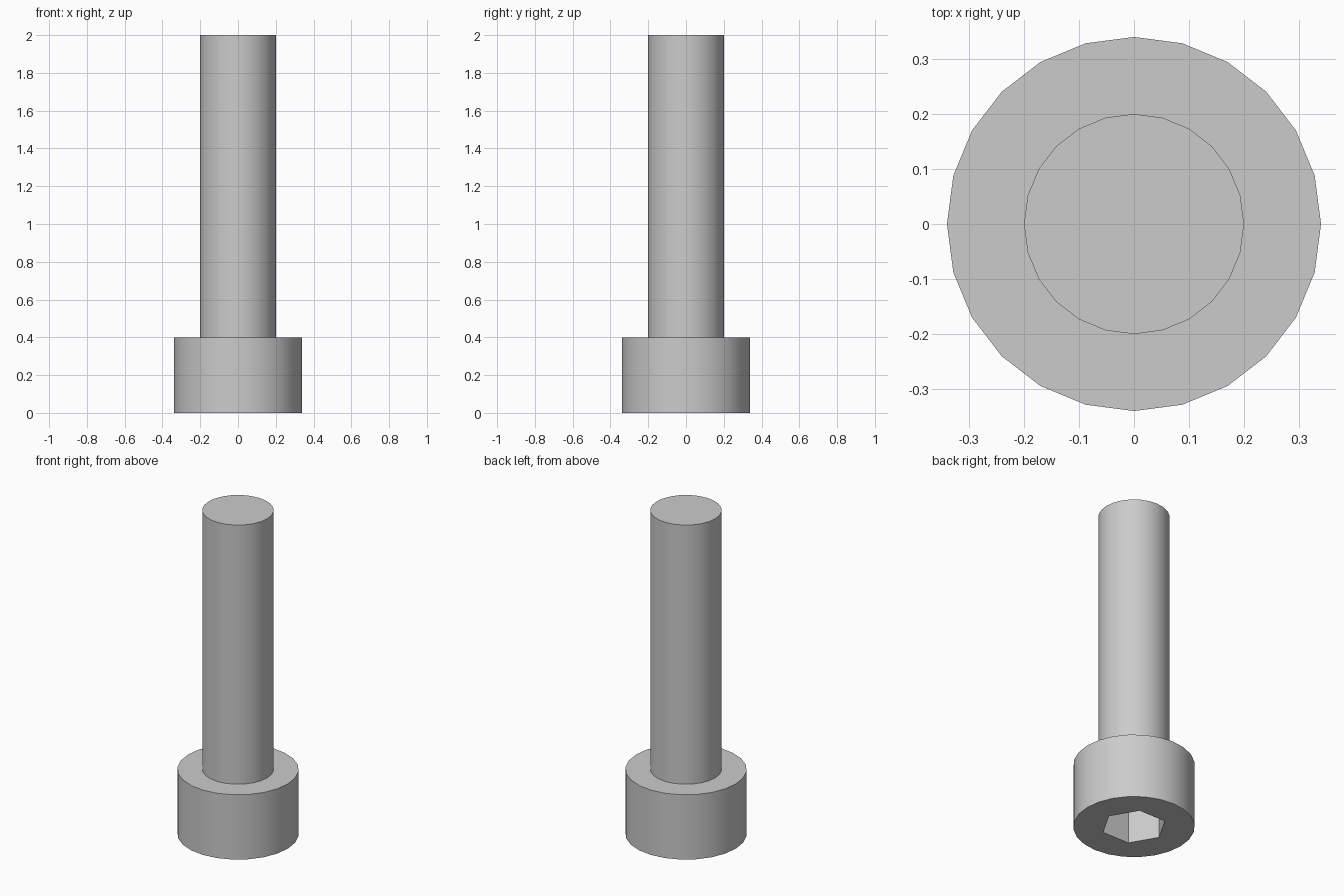
import bpy, bmesh, math

cube = bpy.data.objects.get("Cube")
if cube:
    bpy.data.objects.remove(cube, do_unlink=True)

SIDES = 24
HEAD_R, HEAD_H = 0.34, 0.4
SHANK_R, TOP = 0.2, 2.0
SOCKET_R, SOCKET_DEPTH = 0.183, 0.2

steel = bpy.data.materials.new("grey steel")
steel.use_nodes = True
colour = (0.6, 0.6, 0.6, 1)
steel.diffuse_color = colour
steel.node_tree.nodes["Principled BSDF"].inputs["Base Color"].default_value = colour


def ring(bm, radius, z, sides=SIDES):
    angles = [math.tau * i / sides for i in range(sides)]
    return [bm.verts.new((radius * math.cos(a), radius * math.sin(a), z)) for a in angles]


def join(bm, outer, inner):
    """Span two rings; the outer one may have several sides per inner side."""
    n = len(inner)
    step = len(outer) // n
    for i in range(n):
        arc = [outer[(i * step + k) % len(outer)] for k in range(step + 1)]
        bm.faces.new(arc + [inner[(i + 1) % n], inner[i]])


def finish(bm, name):
    mesh = bpy.data.meshes.new(name)
    bm.to_mesh(mesh)
    bm.free()
    obj = bpy.data.objects.new(name, mesh)
    bpy.context.collection.objects.link(obj)
    mesh.materials.append(steel)
    bpy.ops.object.select_all(action='DESELECT')
    obj.select_set(True)
    bpy.context.view_layer.objects.active = obj
    bpy.ops.object.shade_smooth_by_angle(angle=math.radians(30))


# Head: shoulder, outer wall, underside and hexagonal socket
bm = bmesh.new()
shoulder = ring(bm, SHANK_R, HEAD_H)
upper = ring(bm, HEAD_R, HEAD_H)
lower = ring(bm, HEAD_R, 0)
rim = ring(bm, SOCKET_R, 0, 6)
floor = ring(bm, SOCKET_R, SOCKET_DEPTH, 6)
join(bm, upper, shoulder)
join(bm, lower, upper)
join(bm, rim, floor)
for face in bm.faces[:]:
    face.normal_update()
# Underside and socket are wound to face down and inward
start = len(bm.faces)
join(bm, lower, rim)
bm.faces.ensure_lookup_table()
bmesh.ops.reverse_faces(bm, faces=bm.faces[start - 6:])
bm.faces.new(floor[::-1])
finish(bm, "head")

# Shank: plain cylinder with a flat end
bm = bmesh.new()
base = ring(bm, SHANK_R, HEAD_H)
end = ring(bm, SHANK_R, TOP)
join(bm, base, end)
bm.faces.new(end)
finish(bm, "shank")
